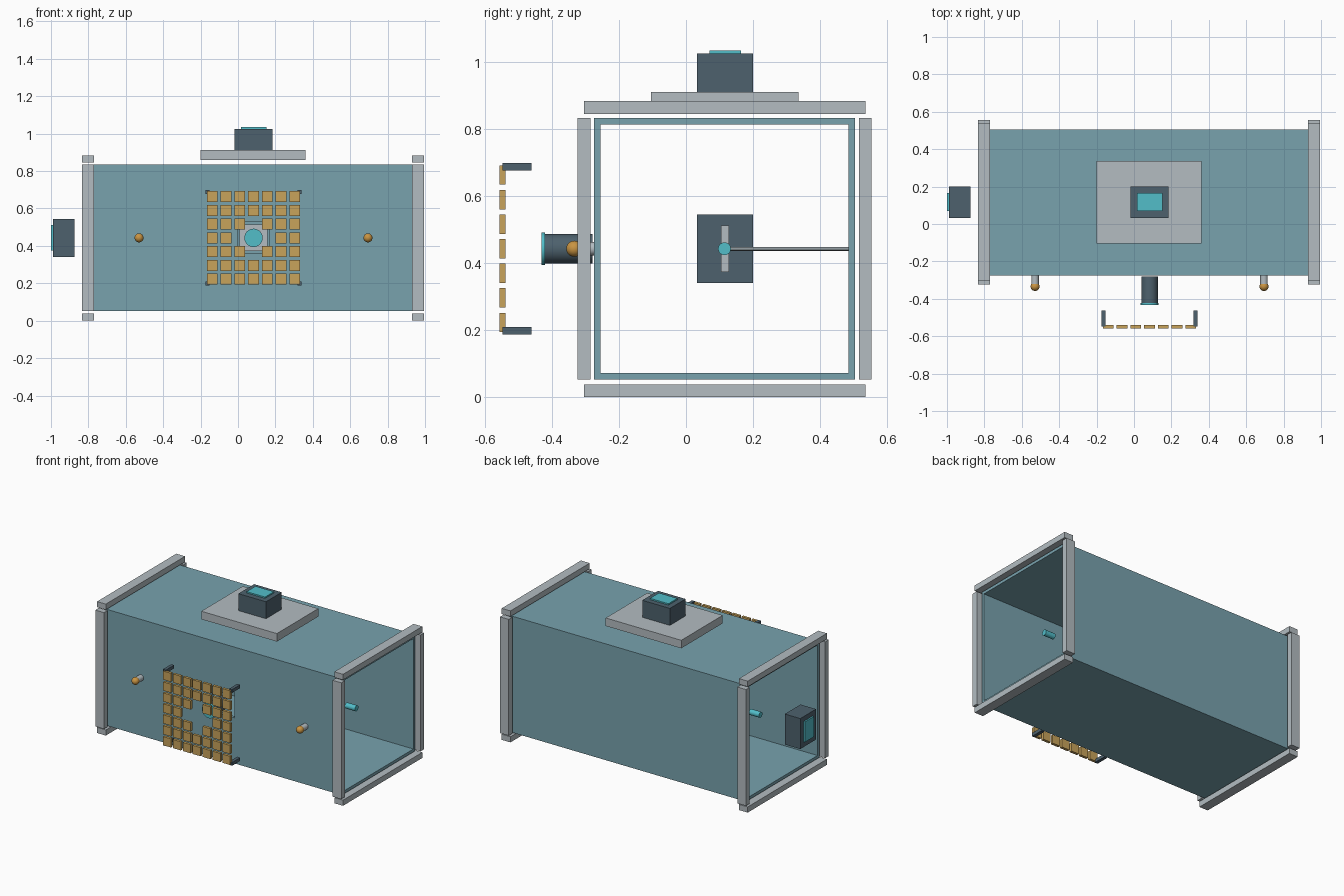
import bpy, bmesh, math
from mathutils import Vector

if "Cube" in bpy.data.objects:
    bpy.data.objects.remove(bpy.data.objects["Cube"], do_unlink=True)


def material(name, hexcode):
    rgb = [int(hexcode[i:i + 2], 16) / 255 for i in (0, 2, 4)]
    col = [c / 12.92 if c < 0.04045 else ((c + 0.055) / 1.055) ** 2.4 for c in rgb] + [1]
    m = bpy.data.materials.new(name)
    m.use_nodes = True
    m.diffuse_color = col
    m.node_tree.nodes["Principled BSDF"].inputs["Base Color"].default_value = col
    return m


GLASS = material("blue_glass", "78a2ae")
FRAME = material("light_grey", "b3bcc1")
DARK = material("dark_slate", "4d616d")
TEAL = material("bright_teal", "52bdc9")
GOLD = material("tan_gold", "c8a35b")
BRASS = material("brass", "c99442")
STEEL = material("steel_grey", "8f999d")

CX, CY, CZ = 0.083, 0.115, 0.443    # axis of the tunnel


def finish(name, bm, mat):
    bmesh.ops.recalc_face_normals(bm, faces=bm.faces)
    me = bpy.data.meshes.new(name)
    bm.to_mesh(me)
    bm.free()
    me.materials.append(mat)
    ob = bpy.data.objects.new(name, me)
    bpy.context.scene.collection.objects.link(ob)
    return ob


def smooth(ob):
    bpy.ops.object.select_all(action="DESELECT")
    ob.select_set(True)
    bpy.context.view_layer.objects.active = ob
    bpy.ops.object.shade_smooth_by_angle(angle=math.radians(40))


def box(name, x, y, z, mat):
    """Box from its (min, max) range on each axis."""
    bm = bmesh.new()
    bmesh.ops.create_cube(bm, size=1)
    for v in bm.verts:
        v.co = Vector([r[0] if c < 0 else r[1] for c, r in zip(v.co, (x, y, z))])
    return finish(name, bm, mat)


def rod(name, start, end, radius, mat):
    a, b = Vector(start), Vector(end)
    bm = bmesh.new()
    bmesh.ops.create_cone(bm, cap_ends=True, segments=32, radius1=radius,
                          radius2=radius, depth=(b - a).length)
    ob = finish(name, bm, mat)
    ob.location = (a + b) / 2
    ob.rotation_euler = (b - a).to_track_quat("Z", "Y").to_euler()
    smooth(ob)


def window_panel(name, x, y, z, half, mat):
    """Upright panel with a square window on the tunnel axis."""
    bm = bmesh.new()
    rings = []
    for xr, zr in ((x, z), ((CX - half, CX + half), (CZ - half, CZ + half))):
        for yy in y:
            rings.append([bm.verts.new((xr[i], yy, zr[j]))
                          for i, j in ((0, 0), (1, 0), (1, 1), (0, 1))])
    of, ob_, inf, inb = rings
    for a, b in ((of, ob_), (inf, inb), (of, inf), (ob_, inb)):
        for k in range(4):
            n = (k + 1) % 4
            bm.faces.new((a[k], a[n], b[n], b[k]))
    finish(name, bm, mat)


# Square open-ended tunnel
T = 0.02
X, Y, Z = (-0.80, 0.965), (-0.275, 0.505), (0.052, 0.834)
inner_y = (Y[0] + T, Y[1] - T)
window_panel("tunnel_front_wall", X, (Y[0], Y[0] + T), Z, 0.085, GLASS)
box("tunnel_back_wall", X, (Y[1] - T, Y[1]), Z, GLASS)
box("tunnel_roof", X, inner_y, (Z[1] - T, Z[1]), GLASS)
box("tunnel_floor", X, inner_y, (Z[0], Z[0] + T), GLASS)

# Frames around both ends
for side, x in (("right", (-0.835, -0.77)), ("left", (0.93, 0.995))):
    box(side + "_front_post", x, (-0.324, -0.286), Z, FRAME)
    box(side + "_back_post", x, (0.517, 0.555), Z, FRAME)
    box(side + "_top_bar", x, (-0.305, 0.537), (0.846, 0.884), FRAME)
    box(side + "_bottom_bar", x, (-0.305, 0.537), (0.0, 0.038), FRAME)

# Roof plate with instrument
box("roof_plate", (-0.2, 0.362), (-0.104, 0.336), (0.858, 0.912), FRAME)
box("roof_instrument", (-0.02, 0.185), (0.033, 0.2), (0.912, 1.026), DARK)
box("roof_instrument_lens", (0.015, 0.152), (0.07, 0.165), (1.026, 1.035), TEAL)

# Instrument beside the open right end
box("end_instrument", (-0.99, -0.875), (0.033, 0.2), (0.34, 0.545), DARK)
box("end_instrument_lens", (-1.0, -0.99), (0.07, 0.165), (0.375, 0.512), TEAL)

# Target plate on its support inside the tunnel
box("target_plate", (CX - 0.075, CX + 0.075), (0.104, 0.128), (0.373, 0.513), FRAME)
rod("target_support", (CX, 0.128, CZ), (CX, inner_y[1], CZ), 0.006, STEEL)

# Small probes inside each end
for side, s in (("right", -1), ("left", 1)):
    x = CX + s * 0.682
    rod(side + "_probe", (x - 0.037, CY, CZ), (x + 0.037, CY, CZ), 0.019, TEAL)

# Front camera barrel
rod("camera_barrel", (CX, -0.28, CZ), (CX, -0.422, CZ), 0.044, DARK)
rod("camera_lens", (CX, -0.422, CZ), (CX, -0.432, CZ), 0.049, TEAL)

# Ball lamps on short stubs
for side, s in (("right", -1), ("left", 1)):
    x = CX + s * 0.612
    rod(side + "_lamp_stub", (x, -0.275, CZ), (x, -0.322, CZ), 0.02, FRAME)
    bm = bmesh.new()
    bmesh.ops.create_uvsphere(bm, u_segments=32, v_segments=16, radius=0.024)
    ball = finish(side + "_lamp_ball", bm, BRASS)
    ball.location = (x, -0.334, CZ)
    smooth(ball)

# Tile grid with a plus-shaped opening
PITCH, HALF = 0.0735, 0.029
for i in range(-3, 4):
    for j in range(-3, 4):
        if abs(i) + abs(j) > 1:
            x, z = CX + i * PITCH, CZ + j * PITCH
            box("grid_tile", (x - HALF, x + HALF), (-0.558, -0.54),
                (z - HALF, z + HALF), GOLD)

# Corner brackets behind the grid
for i in (-1, 1):
    for j in (-1, 1):
        x, z = CX + i * 0.246, CZ + j * 0.245
        box("grid_bracket", (x - 0.011, x + 0.011), (-0.548, -0.462),
            (z - 0.011, z + 0.011), DARK)
